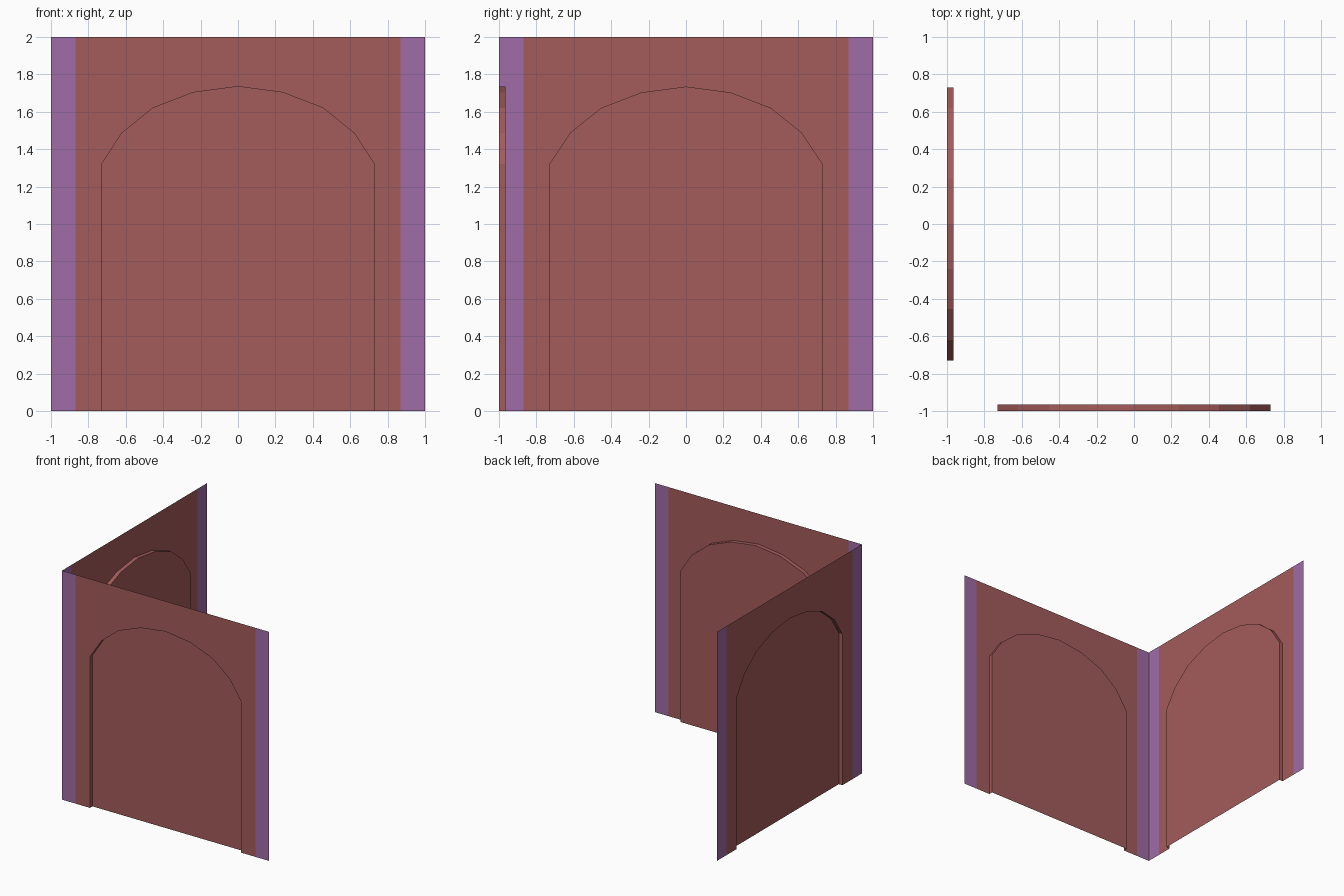
import bpy, bmesh, math
from mathutils import Matrix

if "Cube" in bpy.data.objects:
    bpy.data.objects.remove(bpy.data.objects["Cube"])

EDGE, OUT, BACK = 0.87, -1.0, -0.965   # trim boundary, wall plane, recessed plane


def material(name, rgb):
    m = bpy.data.materials.new(name)
    m.diffuse_color = (*rgb, 1)
    m.use_nodes = True
    m.node_tree.nodes["Principled BSDF"].inputs["Base Color"].default_value = m.diffuse_color
    return m


red = material("wall_red", (0.37, 0.105, 0.105))
purple = material("trim_purple", (0.35, 0.15, 0.39))

# Arch outline, left foot to right foot (x, z)
half = [(-0.73, 0), (-0.73, 1.32), (-0.62, 1.487), (-0.455, 1.62), (-0.24, 1.703)]
arch = half + [(0, 1.735)] + [(-x, z) for x, z in reversed(half)]


def make_wall(name, angle):
    bm = bmesh.new()

    def face(points, mat=0):
        f = bm.faces.new([bm.verts.new(p) for p in points])
        f.material_index = mat

    # Flat wall around the arch
    outline = [(-EDGE, 0)] + arch + [(EDGE, 0), (EDGE, 2), (-EDGE, 2)]
    face([(x, OUT, z) for x, z in outline])
    # Recessed panel
    face([(x, BACK, z) for x, z in reversed(arch)])
    # Reveal joining wall and panel
    for (x0, z0), (x1, z1) in zip(arch, arch[1:]):
        face([(x0, OUT, z0), (x0, BACK, z0), (x1, BACK, z1), (x1, OUT, z1)])
    # Vertical trim strips at both ends
    for a, b in ((-1, -EDGE), (EDGE, 1)):
        face([(a, OUT, 0), (b, OUT, 0), (b, OUT, 2), (a, OUT, 2)], 1)

    bmesh.ops.remove_doubles(bm, verts=bm.verts[:], dist=1e-4)
    bm.transform(Matrix.Rotation(angle, 4, 'Z'))
    mesh = bpy.data.meshes.new(name)
    bm.to_mesh(mesh)
    bm.free()
    mesh.materials.append(red)
    mesh.materials.append(purple)
    bpy.context.collection.objects.link(bpy.data.objects.new(name, mesh))


# Two walls meeting at the front left corner
make_wall("front_wall", 0)
make_wall("left_wall", -math.pi / 2)
